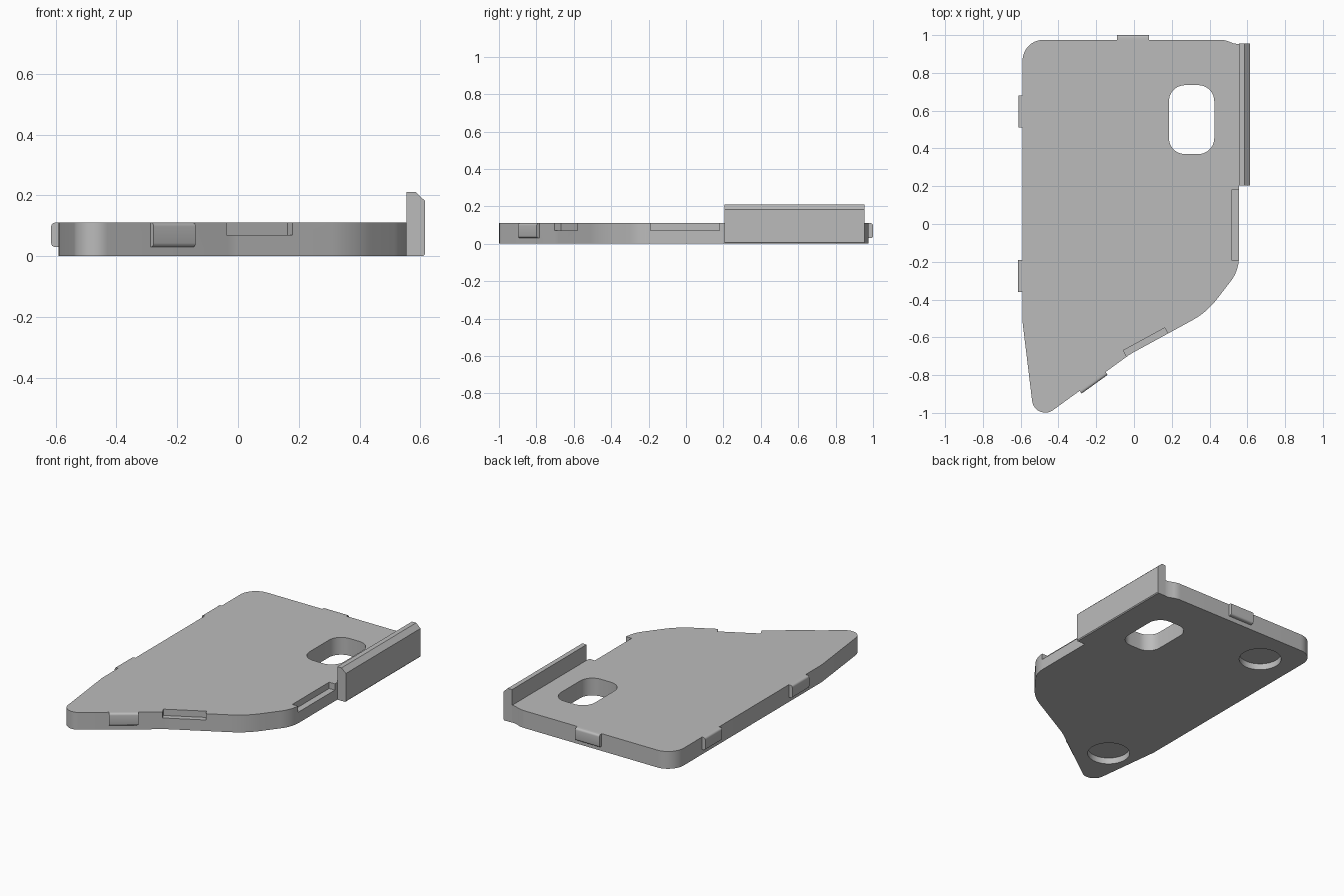
import bpy, bmesh
from math import radians, atan2, cos, sin, pi
from mathutils import Vector, Matrix

cube = bpy.data.objects.get("Cube")
if cube:
    bpy.data.objects.remove(cube, do_unlink=True)

grey = bpy.data.materials.new("mid grey")
grey.use_nodes = True
grey.diffuse_color = (0.5, 0.5, 0.5, 1)
grey.node_tree.nodes["Principled BSDF"].inputs["Base Color"].default_value = (0.5, 0.5, 0.5, 1)


def rounded(corners, steps=10):
    """Outline through (x, y, radius) corners, each replaced by an arc."""
    out = []
    for i, (x, y, r) in enumerate(corners):
        p = Vector((x, y))
        if r == 0:
            out.append(p)
            continue
        a = (Vector(corners[i - 1][:2]) - p).normalized()
        b = (Vector(corners[(i + 1) % len(corners)][:2]) - p).normalized()
        half = a.angle(b) / 2
        centre = p + (a + b).normalized() * r / sin(half)
        start = p + a * r * cos(half) / sin(half) - centre
        end = p + b * r * cos(half) / sin(half) - centre
        sweep = start.angle_signed(end)
        for k in range(steps + 1):
            out.append(centre + Matrix.Rotation(-sweep * k / steps, 2) @ start)
    return out


def prism(name, points, low, high, matrix=Matrix()):
    """Extrude a flat outline from low to high, then place it."""
    bm = bmesh.new()
    face = bm.faces.new([bm.verts.new((p[0], p[1], low)) for p in points])
    top = bmesh.ops.extrude_face_region(bm, geom=[face])["geom"]
    bmesh.ops.translate(bm, vec=(0, 0, high - low),
                        verts=[v for v in top if isinstance(v, bmesh.types.BMVert)])
    bmesh.ops.transform(bm, matrix=matrix, verts=bm.verts)
    bmesh.ops.recalc_face_normals(bm, faces=bm.faces)
    mesh = bpy.data.meshes.new(name)
    bm.to_mesh(mesh)
    bm.free()
    mesh.materials.append(grey)
    obj = bpy.data.objects.new(name, mesh)
    bpy.context.collection.objects.link(obj)
    return obj


def smooth(obj):
    bpy.ops.object.select_all(action="DESELECT")
    obj.select_set(True)
    bpy.context.view_layer.objects.active = obj
    bpy.ops.object.shade_smooth_by_angle(angle=radians(30))


def edge_box(name, start, end, inward, outward, low, high):
    """Box along the rim from start to end; outward is to the right of travel."""
    s, e = Vector(start), Vector(end)
    d = e - s
    place = Matrix.Translation((s.x, s.y, 0)) @ Matrix.Rotation(atan2(d.y, d.x), 4, "Z")
    n = d.length
    return prism(name, [(0, inward), (n, inward), (n, -outward), (0, -outward)], low, high, place)


# Base plate with rounded outline
T = 0.11
plate = prism("base_plate", rounded([
    (-0.59, 0.975, 0.11), (-0.59, -0.52, 0.3), (-0.525, -1.055, 0.07),
    (-0.02, -0.689, 0.3), (0.385, -0.468, 0.42), (0.555, -0.247, 0.2),
    (0.555, 0.953, 0), (0.53, 0.955, 0), (0.48, 0.975, 0.12)]), 0, T)

# Cutters: window, rim slots and round recesses underneath
cutters = [
    prism("window_cutter", rounded([(0.185, 0.37, 0.085), (0.425, 0.37, 0.085),
                                    (0.425, 0.735, 0.085), (0.185, 0.735, 0.085)]), -0.1, 0.3),
    edge_box("side_slot_cutter", (0.555, -0.19), (0.555, 0.18), 0.04, 0.05, 0.07, 0.2),
    edge_box("front_slot_cutter", (-0.04, -0.70), (0.18, -0.58), 0.035, 0.05, 0.07, 0.2),
]
for label, x, y in (("back", -0.36, 0.74), ("front", -0.39, -0.70)):
    ring = [(x + 0.125 * cos(t * pi / 24), y + 0.125 * sin(t * pi / 24)) for t in range(48)]
    cutters.append(prism(label + "_recess_cutter", ring, -0.1, 0.04))
for cutter in cutters:
    mod = plate.modifiers.new(cutter.name, "BOOLEAN")
    mod.operation = "DIFFERENCE"
    mod.solver = "EXACT"
    mod.object = cutter
    cutter.hide_render = True
    cutter.hide_set(True)
    cutter.display_type = "WIRE"

# Apply the cuts and drop the cutters
bpy.context.view_layer.update()
cut = bpy.data.meshes.new_from_object(plate.evaluated_get(bpy.context.evaluated_depsgraph_get()))
plate.modifiers.clear()
plate.data = cut
for cutter in cutters:
    bpy.data.objects.remove(cutter, do_unlink=True)
smooth(plate)

# Upright side wall with a chamfered outer top edge
upright = Matrix(((1, 0, 0, 0), (0, 0, 1, 0), (0, 1, 0, 0), (0, 0, 0, 1)))
prism("side_wall", [(0.555, 0), (0.61, 0), (0.615, 0.006), (0.615, 0.182),
                    (0.585, 0.21), (0.555, 0.21)], 0.205, 0.955, upright)

# Rim tabs with rounded outer edges
for name, start, end, out in (
        ("right_back_tab", (-0.59, 0.68), (-0.59, 0.51), 0.022),
        ("right_front_tab", (-0.59, -0.19), (-0.59, -0.36), 0.025),
        ("back_tab", (0.08, 0.975), (-0.09, 0.975), 0.025),
        ("front_tab", (-0.288, -0.883), (-0.15, -0.784), 0.018)):
    tab = edge_box(name, start, end, 0.01, out, 0.03, T)
    bm = bmesh.new()
    bm.from_mesh(tab.data)
    d = (Vector(end) - Vector(start)).normalized()
    normal = Vector((d.y, -d.x, 0))
    outer = [f for f in bm.faces if f.normal.dot(normal) > 0.9][0]
    long_edges = [e for e in outer.edges if abs(e.verts[0].co.z - e.verts[1].co.z) < 0.001]
    bmesh.ops.bevel(bm, geom=long_edges, offset=0.013, segments=4, profile=0.5, affect="EDGES")
    bm.to_mesh(tab.data)
    bm.free()
    smooth(tab)
